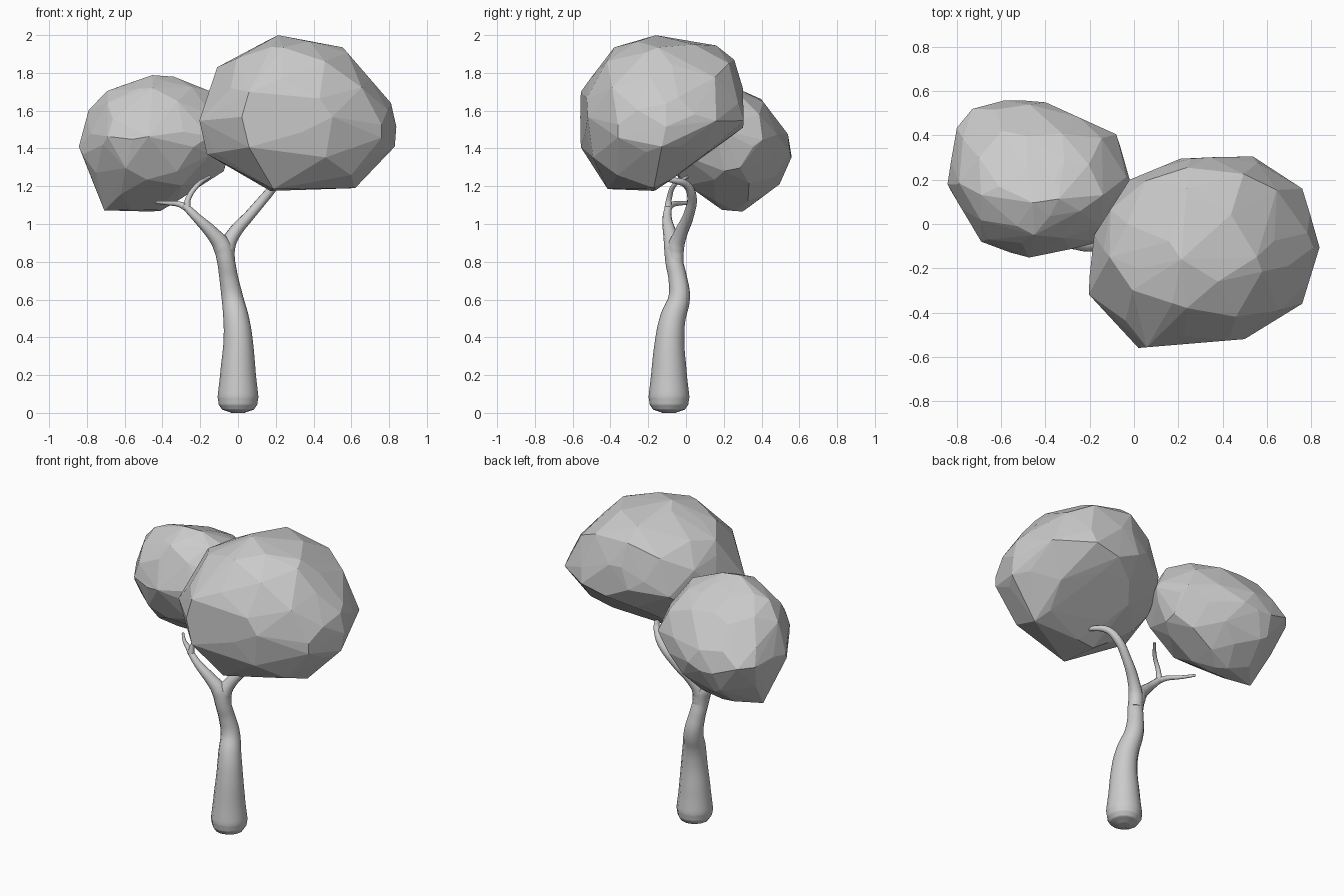
import bpy, bmesh, math, random
from mathutils import Vector

if "Cube" in bpy.data.objects:
    bpy.data.objects.remove(bpy.data.objects["Cube"])


def limb(name, points):
    """Smooth tapering tube through (x, y, z, radius) points."""
    cu = bpy.data.curves.new(name + "_path", 'CURVE')
    cu.dimensions = '3D'
    cu.bevel_depth = 1.0
    cu.bevel_resolution = 4
    cu.resolution_u = 6
    cu.use_fill_caps = True
    sp = cu.splines.new('BEZIER')
    sp.bezier_points.add(len(points) - 1)
    for bp, (x, y, z, r) in zip(sp.bezier_points, points):
        bp.co = (x, y, z)
        bp.radius = r
        bp.handle_left_type = bp.handle_right_type = 'AUTO'
    tmp = bpy.data.objects.new(name + "_tmp", cu)
    bpy.context.collection.objects.link(tmp)
    bpy.context.view_layer.update()
    dg = bpy.context.evaluated_depsgraph_get()
    me = bpy.data.meshes.new_from_object(tmp.evaluated_get(dg))
    bpy.data.objects.remove(tmp)
    for p in me.polygons:
        p.use_smooth = len(p.vertices) <= 4
    ob = bpy.data.objects.new(name, me)
    bpy.context.collection.objects.link(ob)


def gauge(outline, c, v):
    """How far v reaches relative to a convex outline around c (1 = on it)."""
    best = 0.0
    for a, b in zip(outline, outline[1:] + outline[:1]):
        n = Vector((b[1] - a[1], a[0] - b[0]))
        best = max(best, n.dot(v) / n.dot(Vector(a) - c))
    return best


def crown(name, front, side, top, count, seed):
    """Faceted leaf mass filling its front (xz), side (yz) and top (xy) outlines."""
    rng = random.Random(seed)
    xs, zs = zip(*front)
    ys = [p[0] for p in side]
    lo = Vector((min(xs), min(ys), min(zs)))
    hi = Vector((max(xs), max(ys), max(zs)))
    c, half = (lo + hi) / 2, (hi - lo) / 2

    def gauges(d):
        return [gauge(front, c.xz, d.xz), gauge(side, c.yz, d.yz), gauge(top, c.xy, d.xy)]

    bm = bmesh.new()
    for i in range(count):
        # evenly spread, slightly jittered directions
        h = 1 - 2 * (i + 0.5) / count
        a = i * math.pi * (3 - math.sqrt(5))
        s = math.sqrt(1 - h * h)
        d = Vector((s * math.cos(a), s * math.sin(a), h))
        d += Vector([rng.uniform(-0.11, 0.11) for _ in range(3)])
        d.normalize()
        d = d * half
        g = gauges(d)
        bm.verts.new(c + d / max(max(g), 0.98 * math.sqrt(sum(q * q for q in g) / 2)))
    # outline corners, each at the depth that suits the other two outlines best
    for outline, u, v, w in ((front, 0, 2, 1), (side, 1, 2, 0), (top, 0, 1, 2)):
        for p in outline:
            options = []
            for k in range(-18, 19):
                d = Vector((0, 0, 0))
                d[u], d[v], d[w] = p[0] - c[u], p[1] - c[v], half[w] * k / 20
                g = gauges(d)
                options.append((max(g), sum(q * q for q in g), d))
            m = min(o[0] for o in options)
            best = min((o for o in options if o[0] <= m + 0.01), key=lambda o: o[1])
            bm.verts.new(c + best[2] / max(1, best[0]))
    bmesh.ops.convex_hull(bm, input=bm.verts[:])
    bmesh.ops.delete(bm, geom=[v for v in bm.verts if not v.link_faces], context='VERTS')
    bmesh.ops.remove_doubles(bm, verts=bm.verts[:], dist=0.045)
    bmesh.ops.recalc_face_normals(bm, faces=bm.faces[:])
    me = bpy.data.meshes.new(name)
    bm.to_mesh(me)
    bm.free()
    ob = bpy.data.objects.new(name, me)
    bpy.context.collection.objects.link(ob)


# Trunk with a rounded foot and a double bend, running on into the left branch
limb("trunk_and_left_branch", [
    (0, -.09, 0, .035), (0, -.09, .018, .085), (0, -.09, .045, .102),
    (0, -.09, .085, .108), (0, -.09, .2, .095), (0, -.085, .4, .076),
    (-.01, -.07, .5, .068), (-.03, -.036, .61, .057), (-.05, -.045, .72, .049),
    (-.063, -.062, .8, .047), (-.083, -.068, .88, .049), (-.135, -.085, .95, .036),
    (-.22, -.1, 1.035, .024), (-.285, -.092, 1.1, .018)])

# Right branch, rising out of the trunk
limb("right_branch", [
    (-.058, -.055, .8, .042), (-.06, -.055, .87, .045), (-.025, -.03, .945, .036),
    (.065, .015, 1.05, .028), (.155, .03, 1.155, .025), (.205, 0, 1.21, .021),
    (.25, -.06, 1.23, .016), (.27, -.13, 1.24, .01)])

# Rounded web in the crotch of the fork
limb("fork_web", [
    (-.145, -.085, .96, .024), (-.1, -.065, .92, .026),
    (-.065, -.055, .915, .026), (-.015, -.028, .955, .024)])

# Twigs holding the left crown
limb("outer_twig", [
    (-.27, -.095, 1.085, .02), (-.31, -.07, 1.104, .015),
    (-.37, -.02, 1.11, .011), (-.43, .05, 1.115, .008)])
limb("inner_twig", [
    (-.27, -.095, 1.085, .02), (-.265, -.09, 1.13, .015),
    (-.21, -.06, 1.21, .012), (-.15, .01, 1.25, .008)])

# Leaf masses
crown("right_crown",
      front=[(.21, 2), (.555, 1.935), (.81, 1.64), (.84, 1.515), (.83, 1.41),
             (.62, 1.19), (.17, 1.175), (-.165, 1.37), (-.205, 1.55), (-.11, 1.83)],
      side=[(-.16, 2), (.16, 1.945), (.255, 1.87), (.305, 1.72), (.305, 1.51),
            (-.16, 1.175), (-.415, 1.185), (-.56, 1.405), (-.56, 1.7), (-.38, 1.935)],
      top=[(.21, .295), (.54, .31), (.76, .16), (.84, -.1), (.76, -.36),
           (.5, -.52), (.02, -.56), (-.21, -.32), (-.18, -.05), (-.02, .2)],
      count=62, seed=4)
crown("left_crown",
      front=[(-.455, 1.79), (-.34, 1.78), (-.14, 1.7), (-.015, 1.5), (-.075, 1.28),
             (-.41, 1.065), (-.71, 1.07), (-.845, 1.4), (-.79, 1.605), (-.69, 1.705)],
      side=[(.1, 1.79), (.395, 1.665), (.54, 1.475), (.56, 1.35), (.495, 1.21),
            (.3, 1.065), (.19, 1.075), (-.035, 1.235), (-.155, 1.47), (-.05, 1.72)],
      top=[(-.585, .565), (-.4, .55), (-.08, .405), (-.01, .19), (-.15, -.08),
           (-.475, -.16), (-.69, -.08), (-.845, .18), (-.8, .435), (-.73, .52)],
      count=62, seed=9)
